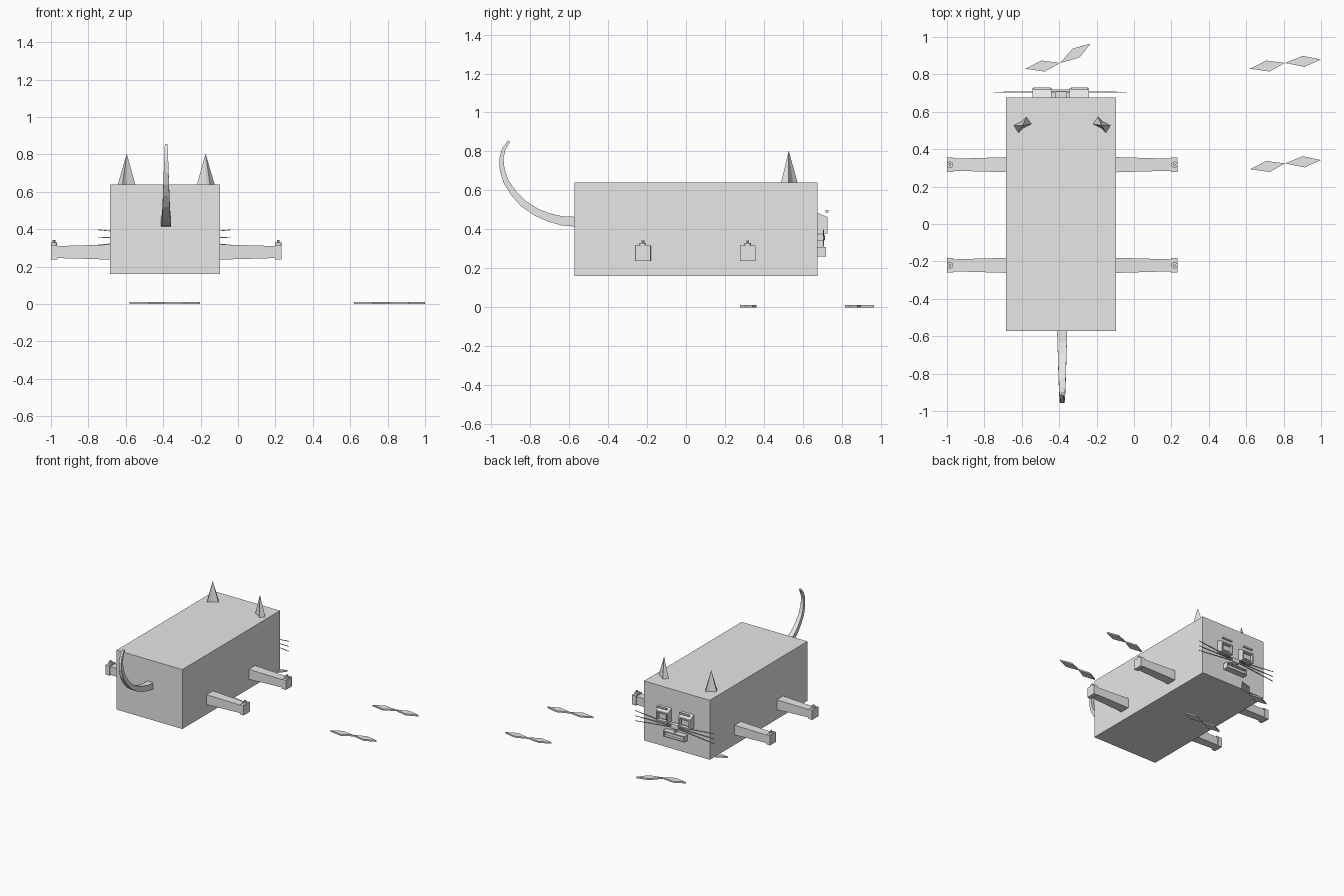
import bpy, bmesh, math
from mathutils import Vector

if "Cube" in bpy.data.objects:
    bpy.data.objects.remove(bpy.data.objects["Cube"])

grey = bpy.data.materials.new("light grey")
grey.diffuse_color = (0.8, 0.8, 0.8, 1)
grey.use_nodes = True
grey.node_tree.nodes["Principled BSDF"].inputs["Base Color"].default_value = grey.diffuse_color
CX = -0.384  # centre line of the animal


def finish(name, bm):
    bmesh.ops.recalc_face_normals(bm, faces=bm.faces)
    mesh = bpy.data.meshes.new(name)
    bm.to_mesh(mesh)
    bm.free()
    mesh.materials.append(grey)
    ob = bpy.data.objects.new(name, mesh)
    bpy.context.collection.objects.link(ob)
    return ob


def loft_into(bm, rings):
    """Skin a list of equal-length point rings and cap both ends."""
    vs = [[bm.verts.new(p) for p in ring] for ring in rings]
    n = len(vs[0])
    for a, b in zip(vs, vs[1:]):
        for i in range(n):
            bm.faces.new((a[i], a[(i + 1) % n], b[(i + 1) % n], b[i]))
    bm.faces.new(vs[0])
    bm.faces.new(vs[-1])


def loft(name, rings):
    bm = bmesh.new()
    loft_into(bm, rings)
    return finish(name, bm)


def box(name, x0, x1, y0, y1, z0, z1):
    return loft(name, [[(x, y0, z0), (x, y1, z0), (x, y1, z1), (x, y0, z1)]
                       for x in (x0, x1)])


def disc(name, x, y, z0, z1, r, n=16):
    ang = [2 * math.pi * i / n for i in range(n)]
    return loft(name, [[(x + r * math.cos(a), y + r * math.sin(a), z) for a in ang]
                       for z in (z0, z1)])


# Body
box("body", -0.685, -0.097, -0.572, 0.675, 0.16, 0.64)

# Arms that serve as legs, each with a motor and shaft at its end
for s, side in ((-1, "left"), (1, "right")):
    for y, place in ((-0.221, "rear"), (0.317, "front")):
        profile = [(0.27, 0.041), (0.582, 0.032), (0.582, 0.039), (0.617, 0.039)]
        loft(f"{place}_{side}_leg",
             [[(CX + s * d, y - h, 0.278 - h), (CX + s * d, y + h, 0.278 - h),
               (CX + s * d, y + h, 0.278 + h), (CX + s * d, y - h, 0.278 + h)]
              for d, h in profile])
        mx = CX + s * 0.6
        disc(f"{place}_{side}_motor", mx, y, 0.31, 0.33, 0.017)
        disc(f"{place}_{side}_shaft", mx, y, 0.33, 0.343, 0.007, 8)

# Ears: tapering spikes with a pinched base
BASE = [(-0.048, 0.0), (-0.023, -0.04), (0, -0.016), (0.047, 0.008),
        (0.02, 0.046), (-0.004, 0.022)]
for s, side in ((1, "left"), (-1, "right")):
    ex = CX - s * 0.211
    loft(f"{side}_ear", [[(ex + s * x * k, 0.527 + y * k, z) for x, y in BASE]
                         for z, k in ((0.638, 1), (0.802, 0.01))])

# Tail: square section swept along a curve
path = [(-0.57, 0.44), (-0.635, 0.444), (-0.705, 0.462), (-0.77, 0.49), (-0.835, 0.533),
        (-0.885, 0.587), (-0.923, 0.645), (-0.943, 0.705), (-0.947, 0.765),
        (-0.935, 0.812), (-0.908, 0.853)]
rings = []
for i, (y, z) in enumerate(path):
    a, b = path[max(i - 1, 0)], path[min(i + 1, len(path) - 1)]
    t = Vector((0, b[0] - a[0], b[1] - a[1])).normalized()
    n = Vector((0, -t.z, t.y))
    f = i / (len(path) - 1)
    h, w = 0.025 - 0.018 * f, 0.027 - 0.020 * f
    c = Vector((CX, y, z))
    rings.append([c + n * h * v + Vector((w * u, 0, 0))
                  for u, v in ((-1, -1), (1, -1), (1, 1), (-1, 1))])
loft("tail", rings)


def recessed(name, x0, x1, prof, steps):
    """Side profile extruded across x, its front face inset and pushed in steps."""
    bm = bmesh.new()
    loft_into(bm, [[(x, y, z) for y, z in prof] for x in (x0, x1)])
    bmesh.ops.recalc_face_normals(bm, faces=bm.faces)
    front = max(bm.faces, key=lambda f: f.normal.y)
    for inset, push in steps:
        bmesh.ops.inset_region(bm, faces=[front], thickness=inset)
        for v in front.verts:
            v.co.y += push
        bm.normal_update()
    return finish(name, bm)


# Eyes: hooded boxes with a sunken socket and raised pupil, and a brow bar above
for s, side in ((-1, "left"), (1, "right")):
    c = -0.392 + 0.1 * s
    recessed(f"{side}_eye", c - 0.052, c + 0.052,
             [(0.67, 0.38), (0.727, 0.38), (0.727, 0.463), (0.67, 0.487)],
             [(0.015, 0), (0.001, -0.025), (0.013, 0), (0.001, 0.015)])
    box(f"{side}_brow", c - 0.045, c + 0.045, 0.716, 0.73, 0.488, 0.499)

# Nose, the line under it, and the mouth
recessed("nose", -0.423, -0.361, [(0.67, 0.34), (0.708, 0.34), (0.708, 0.375), (0.67, 0.375)],
         [(0.01, 0.004)])
box("lip_line", -0.397, -0.387, 0.67, 0.704, 0.305, 0.342)
recessed("mouth", -0.487, -0.297, [(0.67, 0.262), (0.719, 0.262), (0.719, 0.31), (0.67, 0.31)],
         [(0.011, 0), (0.001, -0.02)])

# Whiskers: three thin rods fanning out on each side
for s, side in ((-1, "left"), (1, "right")):
    for i, tip in enumerate((0.397, 0.355, 0.315)):
        loft(f"{side}_whisker_{i + 1}",
             [[(x, 0.705 - r, z - r), (x, 0.705 + r, z - r),
               (x, 0.705 + r, z + r), (x, 0.705 - r, z + r)]
              for x, z, r in ((-0.392 + s * 0.03, 0.357 + (tip - 0.355) * 0.2, 0.0025),
                              (-0.394 + s * 0.355, tip, 0.002))])

# Loose propellers lying flat: two diamond blades meeting at the hub
BLADE = [(0, 0), (0.095, 0.038), (0.192, 0.018), (0.105, -0.021)]
LEFT = [(0, 0), (-0.1, 0.013), (-0.186, -0.031), (-0.082, -0.046)]


def propeller(name, x, y, turn=0):
    bm = bmesh.new()
    for pts, a in ((LEFT, 0), (BLADE, turn)):
        ca, sa = math.cos(a), math.sin(a)
        loft_into(bm, [[(x + p * ca - q * sa, y + p * sa + q * ca, z) for p, q in pts]
                       for z in (0.0, 0.012)])
    finish(name, bm)


propeller("propeller_1", 0.807, 0.861)
propeller("propeller_2", 0.807, 0.324)
propeller("propeller_3", -0.395, 0.324)
propeller("propeller_4", -0.395, 0.861, math.radians(27))
